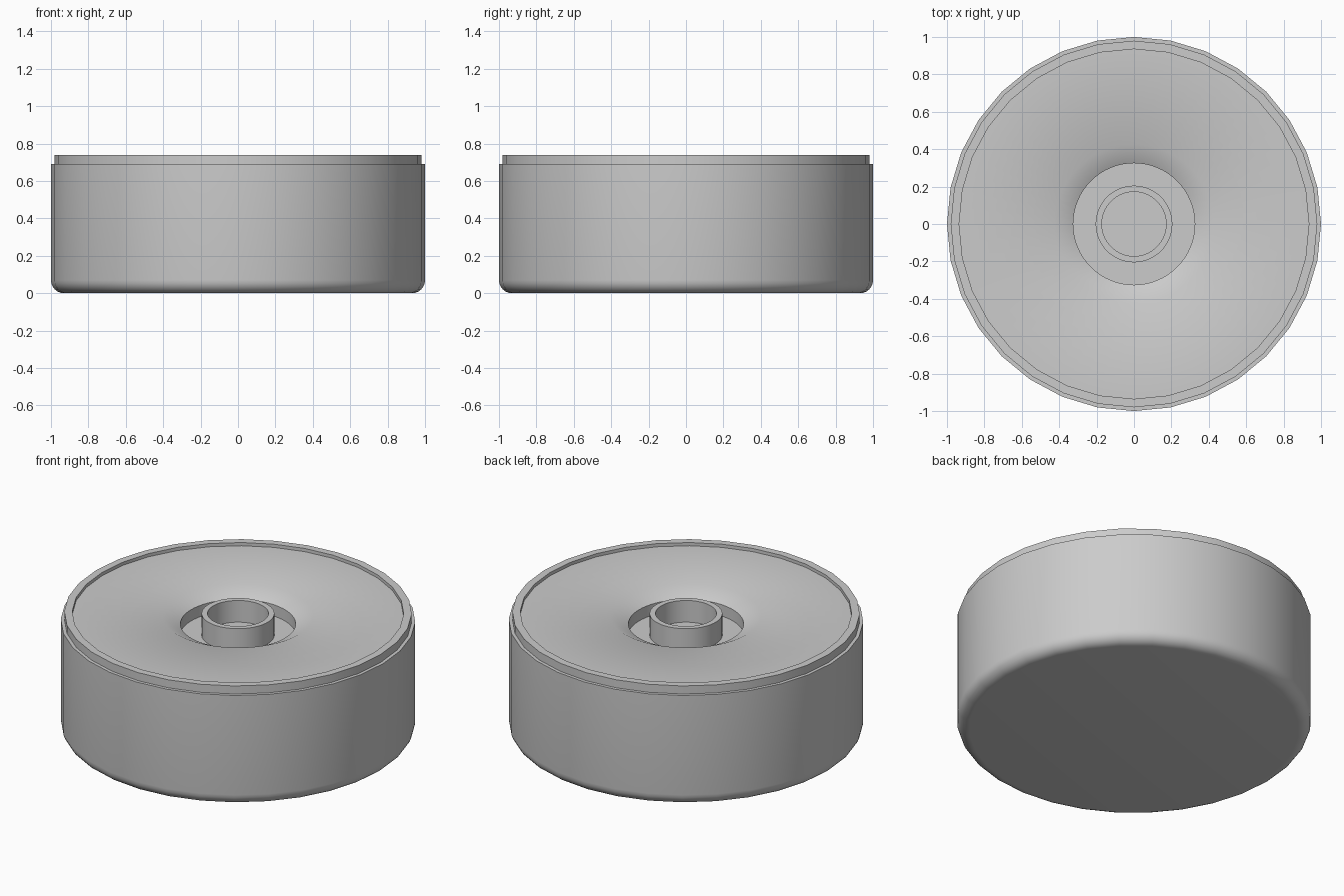
import bpy, bmesh, math

cube = bpy.data.objects.get("Cube")
if cube:
    bpy.data.objects.remove(cube)

grey = bpy.data.materials.new("plain grey")
grey.use_nodes = True
colour = (0.6, 0.6, 0.6, 1)
grey.diffuse_color = colour
grey.node_tree.nodes["Principled BSDF"].inputs["Base Color"].default_value = colour


def lathe(name, profile, sides, closed=False):
    """Revolve an (r, z) profile round the z axis."""
    bm = bmesh.new()
    verts = [bm.verts.new((r, 0, z)) for r, z in profile]
    edges = [bm.edges.new(pair) for pair in zip(verts, verts[1:])]
    if closed:
        edges.append(bm.edges.new((verts[-1], verts[0])))
    bmesh.ops.spin(bm, geom=verts + edges, cent=(0, 0, 0), axis=(0, 0, 1),
                   angle=math.tau, steps=sides, use_duplicate=False)
    bmesh.ops.remove_doubles(bm, verts=bm.verts, dist=0.0001)
    bmesh.ops.recalc_face_normals(bm, faces=bm.faces)
    mesh = bpy.data.meshes.new(name)
    bm.to_mesh(mesh)
    bm.free()
    mesh.materials.append(grey)
    obj = bpy.data.objects.new(name, mesh)
    bpy.context.collection.objects.link(obj)
    bpy.ops.object.select_all(action="DESELECT")
    obj.select_set(True)
    bpy.context.view_layer.objects.active = obj
    bpy.ops.object.shade_smooth_by_angle(angle=math.radians(30))
    return obj


# Body: rounded bottom corner, stepped ledge and raised rim
fillet = 0.07
corner = []
for i in range(7):
    a = math.radians(90) * i / 6
    corner.append((1 - fillet + fillet * math.sin(a), fillet - fillet * math.cos(a)))
body = [(0, 0)] + corner + [(1, 0.69), (0.98, 0.69), (0.98, 0.74),
                            (0.935, 0.74), (0.935, 0.58), (0, 0.58)]
lathe("body", body, 32)

# Top plate: flat disc with a sloped recess in the middle
plate = [(0, 0.59), (0.938, 0.59), (0.938, 0.72), (0.425, 0.72),
         (0.325, 0.67), (0.325, 0.6), (0, 0.6)]
lathe("top_plate", plate, 64)

# Hub: hollow tube standing on the recess floor
hub = [(0.205, 0.595), (0.205, 0.735), (0.172, 0.735), (0.172, 0.595)]
lathe("hub", hub, 64, closed=True)
